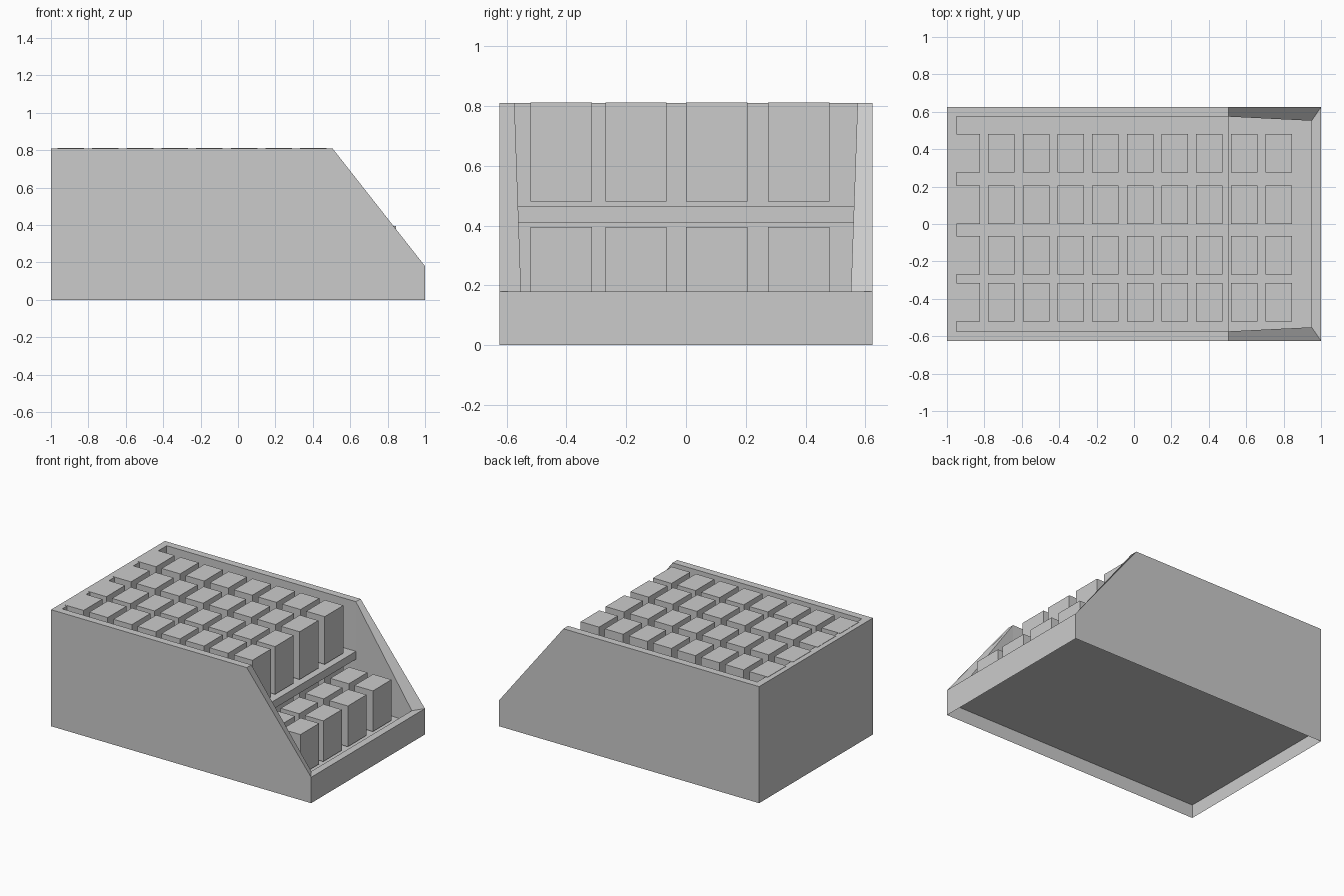
import bpy
import bmesh

cube = bpy.data.objects.get("Cube")
if cube:
    bpy.data.objects.remove(cube, do_unlink=True)

grey = bpy.data.materials.new("light grey")
grey.use_nodes = True
colour = (0.6, 0.6, 0.6, 1)
grey.diffuse_color = colour
grey.node_tree.nodes["Principled BSDF"].inputs["Base Color"].default_value = colour

HALF = 0.625              # half width of the bin
TOP = 0.81                # rim height
LIP = 0.18                # front lip height
UNDER, FLOOR = 0.093, 0.097              # underside and top of the floor
SHELF_LOW, SHELF_TOP = 0.41, 0.465       # upper shelf
BACK, STEP, FRONT = -0.95, 0.505, 0.95   # inside back, shelf edge, inside front
GAP = 0.015               # clearance around the boxes


def finish(name, bm):
    mesh = bpy.data.meshes.new(name)
    bm.to_mesh(mesh)
    bm.free()
    mesh.materials.append(grey)
    obj = bpy.data.objects.new(name, mesh)
    bpy.context.collection.objects.link(obj)
    return obj


def add_block(bm, xs, ys, zs):
    verts = bmesh.ops.create_cube(bm, size=1)["verts"]
    for v in verts:
        for axis, (low, high) in enumerate((xs, ys, zs)):
            v.co[axis] = high if v.co[axis] > 0 else low


def inner_half(x):
    """Half width of the cavity: straight, then narrowing to the front."""
    return 0.574 - 0.022 * max(0, x - STEP) / (FRONT - STEP)


# Bin: outer shell, rim, cavity with flat floor, recessed underside
bm = bmesh.new()
outer_profile = [(-1, 0), (1, 0), (1, LIP), (STEP, TOP), (-1, TOP)]
inner_profile = [(BACK, FLOOR), (STEP, FLOOR), (FRONT, FLOOR),
                 (FRONT, LIP), (STEP, TOP), (BACK, TOP)]
outer, inner = [], []
for side in (-1, 1):
    outer.append([bm.verts.new((x, side * HALF, z)) for x, z in outer_profile])
    inner.append([bm.verts.new((x, side * inner_half(x), z)) for x, z in inner_profile])
for o, i in zip(outer, inner):
    bm.faces.new(o)
    bm.faces.new((i[0], i[1], i[4], i[5]))
    bm.faces.new((i[1], i[2], i[3], i[4]))
    for a in (2, 3):                              # side rims
        bm.faces.new((o[a], o[a + 1], i[a + 2], i[a + 1]))
for ring, pairs in ((outer, ((1, 2), (4, 0))),    # front and back walls
                    (inner, ((0, 1), (1, 2), (2, 3), (5, 0)))):
    for a, b in pairs:
        bm.faces.new((ring[0][a], ring[0][b], ring[1][b], ring[1][a]))
for a in (2, 4):                                  # front lip and back rim
    bm.faces.new((outer[0][a], outer[1][a], inner[1][a + 1], inner[0][a + 1]))
bmesh.ops.recalc_face_normals(bm, faces=bm.faces)
bm.faces.new([bm.verts.new((x, y, UNDER)) for x, y in
              ((-1, -HALF), (-1, HALF), (1, HALF), (1, -HALF))])
finish("bin", bm)

# Upper shelf
bm = bmesh.new()
width = inner_half(BACK)
add_block(bm, (BACK, STEP), (-width, width), (SHELF_LOW, SHELF_TOP))
finish("upper_shelf", bm)

# Rows of boxes: eight columns on the shelf, ten on the floor
rows = [(-0.52, -0.315), (-0.27, -0.065), (0, 0.205), (0.275, 0.48)]
PITCH, DEPTH = 0.1853, 0.142
tiers = (("upper_boxes", 8, SHELF_TOP + GAP, TOP + 0.002),
         ("lower_boxes", 10, FLOOR + GAP, SHELF_LOW - GAP))
for name, count, bottom, top in tiers:
    bm = bmesh.new()
    for i in range(count):
        start = -0.965 + PITCH * i
        for ys in rows:
            add_block(bm, (start, start + DEPTH), ys, (bottom, top))
    finish(name, bm)
